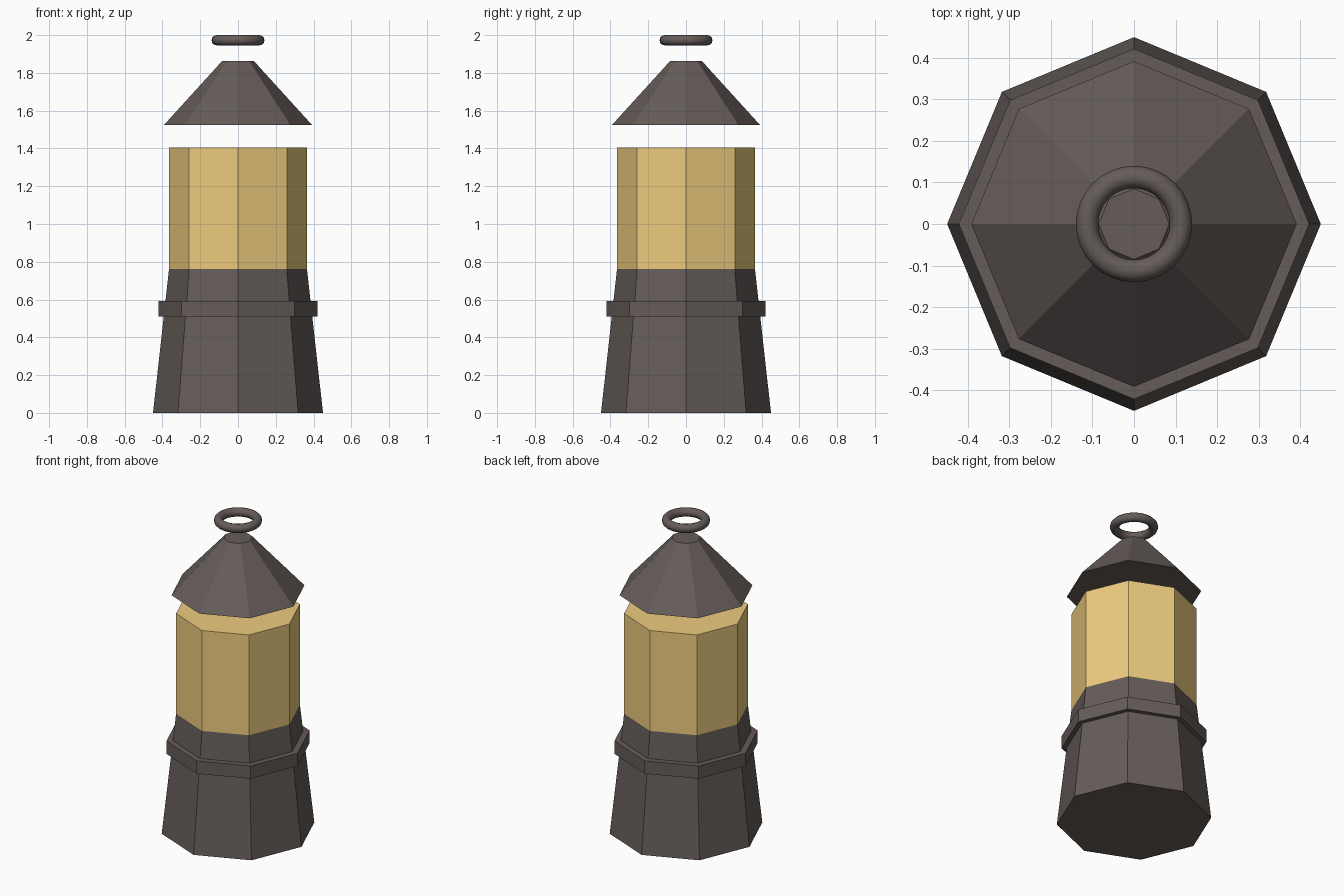
import bpy
from math import radians

if "Cube" in bpy.data.objects:
    bpy.data.objects.remove(bpy.data.objects["Cube"])


def material(name, color):
    m = bpy.data.materials.new(name)
    m.diffuse_color = (*color, 1)
    m.use_nodes = True
    m.node_tree.nodes["Principled BSDF"].inputs["Base Color"].default_value = m.diffuse_color
    return m


IRON = material("dark_iron", (0.13, 0.108, 0.10))
GLOW = material("amber_glass", (0.85, 0.60, 0.21))


def octagon(name, r_bottom, r_top, z0, z1, mat):
    """Eight-sided tapered section with corners on the x and y axes."""
    bpy.ops.mesh.primitive_cone_add(vertices=8, radius1=r_bottom, radius2=r_top,
                                    depth=z1 - z0, location=(0, 0, (z0 + z1) / 2))
    ob = bpy.context.object
    ob.name = name
    ob.data.materials.append(mat)
    return ob


# Tapered foot, band around it, and lamp glass
octagon("base", 0.45, 0.365, 0.0, 0.762, IRON)
octagon("base_band", 0.422, 0.422, 0.51, 0.592, IRON)
octagon("lamp_glass", 0.365, 0.365, 0.762, 1.405, GLOW)

# Floating roof
octagon("roof", 0.392, 0.085, 1.524, 1.862, IRON)

# Hanging ring lying flat above the roof
bpy.ops.mesh.primitive_torus_add(major_radius=0.113, minor_radius=0.027,
                                 major_segments=32, minor_segments=12,
                                 location=(0, 0, 1.973))
ring = bpy.context.object
ring.name = "top_ring"
ring.data.materials.append(IRON)
bpy.ops.object.shade_smooth_by_angle(angle=radians(40))
